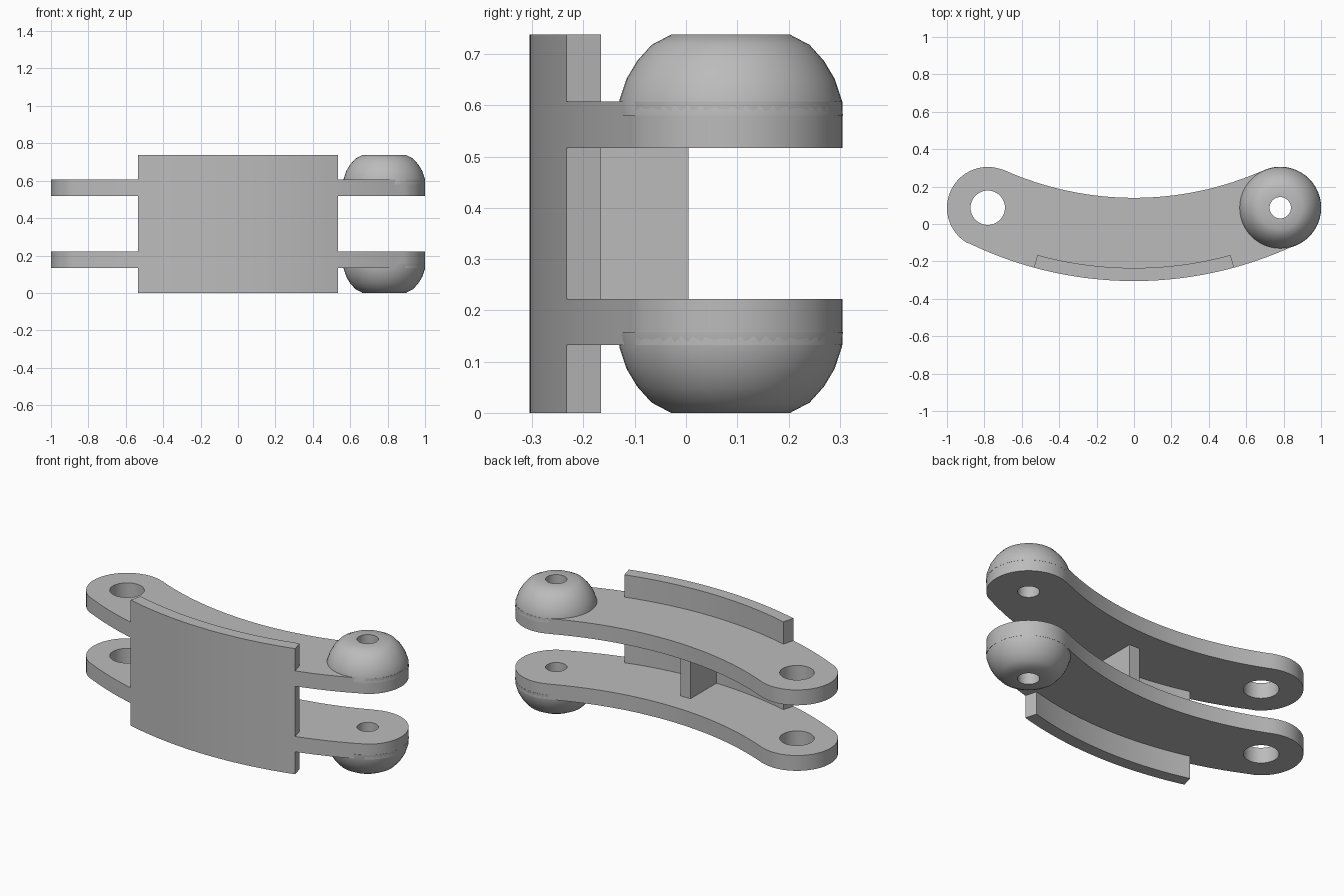
import bpy, bmesh, math
from mathutils import Vector

if "Cube" in bpy.data.objects:
    bpy.data.objects.remove(bpy.data.objects["Cube"])

HEIGHT = 0.738
PIN_X, PIN_Y, END_R = 0.782, 0.087, 0.218
OUTER_R, INNER_R = 2.03, 1.70
FRONT_Y, BACK_Y = -0.305, 0.14
WALL = 0.07

grey = bpy.data.materials.new("plain grey")
grey.use_nodes = True
grey.diffuse_color = (0.5, 0.5, 0.5, 1)
grey.node_tree.nodes["Principled BSDF"].inputs["Base Color"].default_value = (0.5, 0.5, 0.5, 1)


def finish(name, bm):
    bmesh.ops.recalc_face_normals(bm, faces=bm.faces)
    mesh = bpy.data.meshes.new(name)
    bm.to_mesh(mesh)
    bm.free()
    mesh.materials.append(grey)
    obj = bpy.data.objects.new(name, mesh)
    bpy.context.collection.objects.link(obj)
    bpy.ops.object.select_all(action='DESELECT')
    obj.select_set(True)
    bpy.context.view_layer.objects.active = obj
    bpy.ops.object.shade_smooth_by_angle(angle=math.radians(32))
    return obj


def arc(cx, cy, r, a0, a1, n):
    """Points along an arc from angle a0 to a1, both ends included."""
    return [(cx + r * math.cos(a0 + (a1 - a0) * i / n),
             cy + r * math.sin(a0 + (a1 - a0) * i / n)) for i in range(n + 1)]


def slab(name, loops, z0, z1):
    """Extrude closed outlines; later loops are holes in the first."""
    bm = bmesh.new()
    for pts in loops:
        vs = [bm.verts.new((x, y, z0)) for x, y in pts]
        for a, b in zip(vs, vs[1:] + vs[:1]):
            bm.edges.new((a, b))
    bmesh.ops.triangle_fill(bm, edges=bm.edges[:], use_beauty=True, normal=(0, 0, 1))
    res = bmesh.ops.extrude_face_region(bm, geom=bm.faces[:], use_keep_orig=True)
    top = [g for g in res["geom"] if isinstance(g, bmesh.types.BMVert)]
    bmesh.ops.translate(bm, verts=top, vec=Vector((0, 0, z1 - z0)))
    return finish(name, bm)


def circle(x, r):
    return arc(x, PIN_Y, r, 0, math.tau, 48)[:-1]


# Curved link outline: two rounded ends joined by tangent arcs
front_cy, back_cy = FRONT_Y + OUTER_R, BACK_Y + INNER_R
out_a = math.atan2(PIN_Y - front_cy, PIN_X)
in_a = math.atan2(PIN_Y - back_cy, PIN_X)
outline = (arc(0, front_cy, OUTER_R, -math.pi - out_a, out_a, 40)
           + arc(PIN_X, PIN_Y, END_R, out_a, in_a + math.pi, 28)[1:]
           + arc(0, back_cy, INNER_R, in_a, -math.pi - in_a, 40)[1:]
           + arc(-PIN_X, PIN_Y, END_R, -in_a, math.tau - math.pi - out_a, 28)[1:-1])

# Link plates with a large and a small pin hole
for name, z0 in (("lower_plate", 0.132), ("upper_plate", 0.517)):
    slab(name, [outline, circle(-PIN_X, 0.092), circle(PIN_X, 0.057)], z0, z0 + 0.09)

# Curved front wall
half = math.asin(0.535 / OUTER_R)
lo, hi = -math.pi / 2 - half, -math.pi / 2 + half
slab("front_wall", [arc(0, front_cy, OUTER_R, lo, hi, 24)
                    + arc(0, front_cy, OUTER_R - WALL, hi, lo, 24)], 0, HEIGHT)

# Central rib between the plates
slab("centre_rib", [[(-0.033, -0.25), (0.033, -0.25), (0.033, 0.005), (-0.033, 0.005)]],
     0.222, 0.517)

# Truncated domes with a pin hole, turned from one profile
profile = [(0.057, 0.608), (0.219, 0.58), (0.217, 0.61), (0.203, 0.652), (0.182, 0.687),
           (0.154, 0.718), (0.116, HEIGHT), (0.057, HEIGHT)]
for name, flip in (("upper_dome", False), ("lower_dome", True)):
    bm = bmesh.new()
    rings = []
    for r, z in profile:
        z = HEIGHT - z if flip else z
        rings.append([bm.verts.new((x, y, z)) for x, y in circle(PIN_X, r)])
    for a, b in zip(rings, rings[1:] + rings[:1]):
        for i in range(len(a)):
            j = (i + 1) % len(a)
            bm.faces.new((a[i], a[j], b[j], b[i]))
    finish(name, bm)
